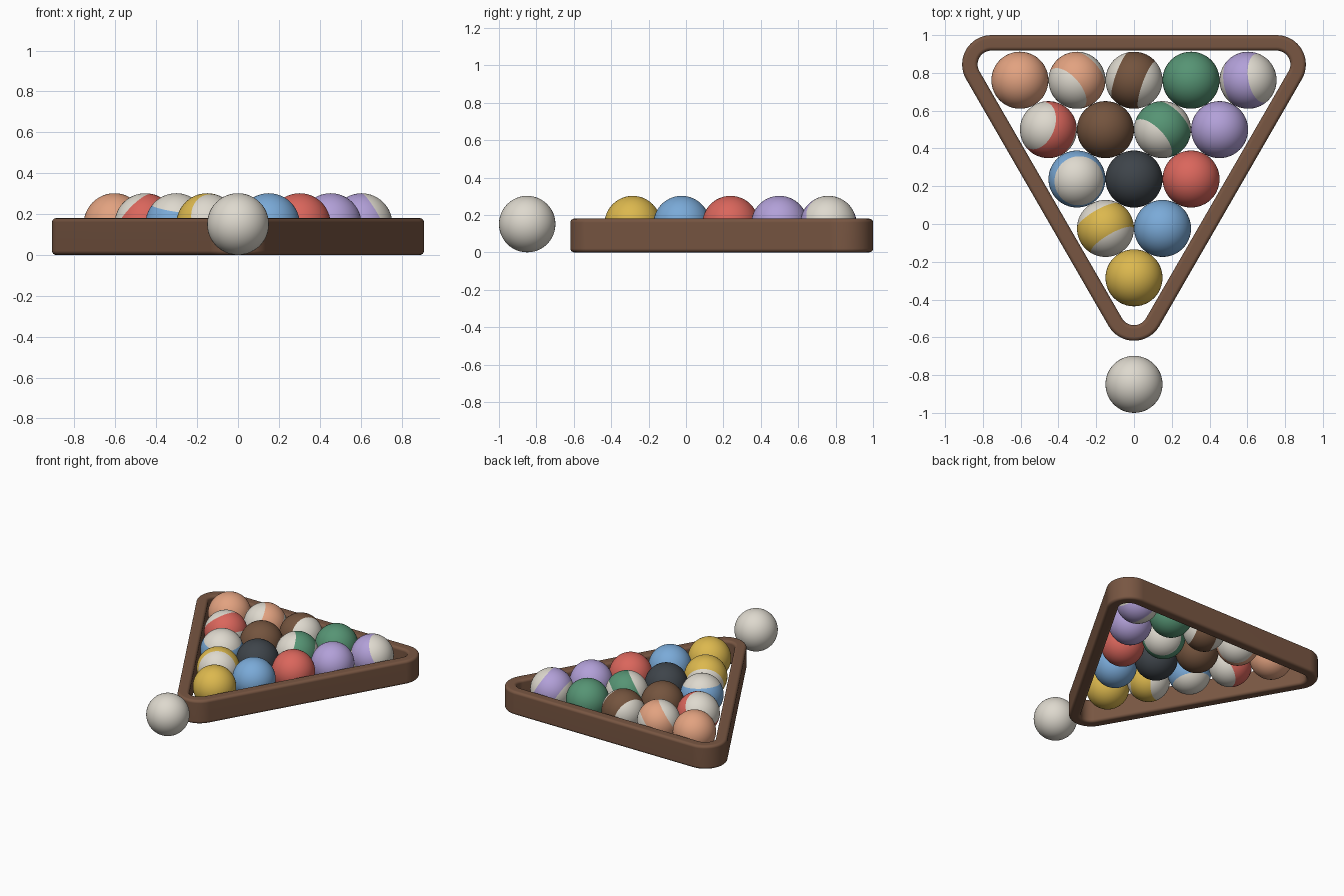
import bpy, bmesh, math
from mathutils import Vector

cube = bpy.data.objects.get("Cube")
if cube:
    bpy.data.objects.remove(cube, do_unlink=True)


def linear(v):
    v /= 255
    return v / 12.92 if v < 0.04045 else ((v + 0.055) / 1.055) ** 2.4


def material(name, r, g, b):
    m = bpy.data.materials.new(name)
    color = (linear(r), linear(g), linear(b), 1)
    m.use_nodes = True
    m.diffuse_color = color
    m.node_tree.nodes["Principled BSDF"].inputs["Base Color"].default_value = color
    return m


MATS = {
    "cream": material("cream", 222, 217, 206),
    "yellow": material("yellow", 220, 184, 78),
    "blue": material("blue", 122, 170, 216),
    "red": material("red", 218, 102, 92),
    "purple": material("purple", 178, 160, 216),
    "orange": material("orange", 226, 162, 128),
    "green": material("green", 86, 148, 116),
    "brown": material("brown", 116, 84, 62),
    "black": material("black", 62, 68, 74),
    "wood": material("wood", 120, 86, 66),
}


def add_object(name, bm, mats):
    mesh = bpy.data.meshes.new(name)
    bmesh.ops.recalc_face_normals(bm, faces=bm.faces)
    bm.to_mesh(mesh)
    bm.free()
    for m in mats:
        mesh.materials.append(MATS[m])
    obj = bpy.data.objects.new(name, mesh)
    bpy.context.collection.objects.link(obj)
    bpy.ops.object.select_all(action='DESELECT')
    obj.select_set(True)
    bpy.context.view_layer.objects.active = obj
    bpy.ops.object.shade_smooth_by_angle(angle=math.radians(40))
    return obj


# Balls: a striped ball has a colour band around its axis and cream caps
R = 0.151


def ball(name, color, x, y, axis=None):
    bm = bmesh.new()
    bmesh.ops.create_uvsphere(bm, u_segments=48, v_segments=24, radius=R)
    if axis:
        for f in bm.faces:
            if abs(f.calc_center_median().z) > R / 2:
                f.material_index = 1
    obj = add_object(name, bm, [color, "cream"] if axis else [color])
    obj.location = (x, y, R)
    if axis:
        obj.rotation_mode = 'QUATERNION'
        obj.rotation_quaternion = Vector(axis).to_track_quat('Z', 'Y')


# Rack rows from the tip to the back, each listed from -x to +x
ROWS = [
    [("yellow", None)],
    [("yellow", (0.48, -0.83, 0.27)), ("blue", None)],
    [("blue", (0.14, -0.12, 0.98)), ("black", None), ("red", None)],
    [("red", (-0.7, 0.28, 0.65)), ("brown", None),
     ("green", (-0.65, -0.62, 0.43)), ("purple", None)],
    [("orange", None), ("orange", (-0.65, -0.57, 0.5)), ("brown", (0.92, -0.33, 0.2)),
     ("green", None), ("purple", (0.87, 0.15, 0.5))],
]
STEP = 2 * R
for r, row in enumerate(ROWS):
    for i, (color, axis) in enumerate(row):
        kind = "striped" if axis else "solid"
        ball(f"{kind}_{color}_ball", color, (i - r / 2) * STEP,
             -0.285 + r * STEP * math.sqrt(3) / 2, axis)
ball("cue_ball", "cream", 0, -1 + R)

# Rack frame: rounded cross-section swept around a rounded triangle
OUTER, INNER, HEIGHT, ROUND = 0.155, 0.073, 0.18, 0.02
CORNERS = [(0.755, 0.845, -30), (-0.755, 0.845, 90), (0, -0.463, 210)]
section = []
for cx, cz, start in [(OUTER - ROUND, ROUND, -90), (OUTER - ROUND, HEIGHT - ROUND, 0),
                      (INNER + ROUND, HEIGHT - ROUND, 90), (INNER + ROUND, ROUND, 180)]:
    for k in range(5):
        a = math.radians(start + k * 22.5)
        section.append((cx + ROUND * math.cos(a), cz + ROUND * math.sin(a)))

bm = bmesh.new()
rings = []
for x, y, start in CORNERS:
    for k in range(17):
        a = math.radians(start + k * 7.5)
        rings.append([bm.verts.new((x + rad * math.cos(a), y + rad * math.sin(a), z))
                      for rad, z in section])
n = len(section)
for i, ring in enumerate(rings):
    nxt = rings[(i + 1) % len(rings)]
    for j in range(n):
        k = (j + 1) % n
        bm.faces.new((ring[j], nxt[j], nxt[k], ring[k]))
rack = add_object("triangle_rack", bm, ["wood"])
mod = rack.modifiers.new("flat_sides", 'WEIGHTED_NORMAL')
mod.keep_sharp = True
